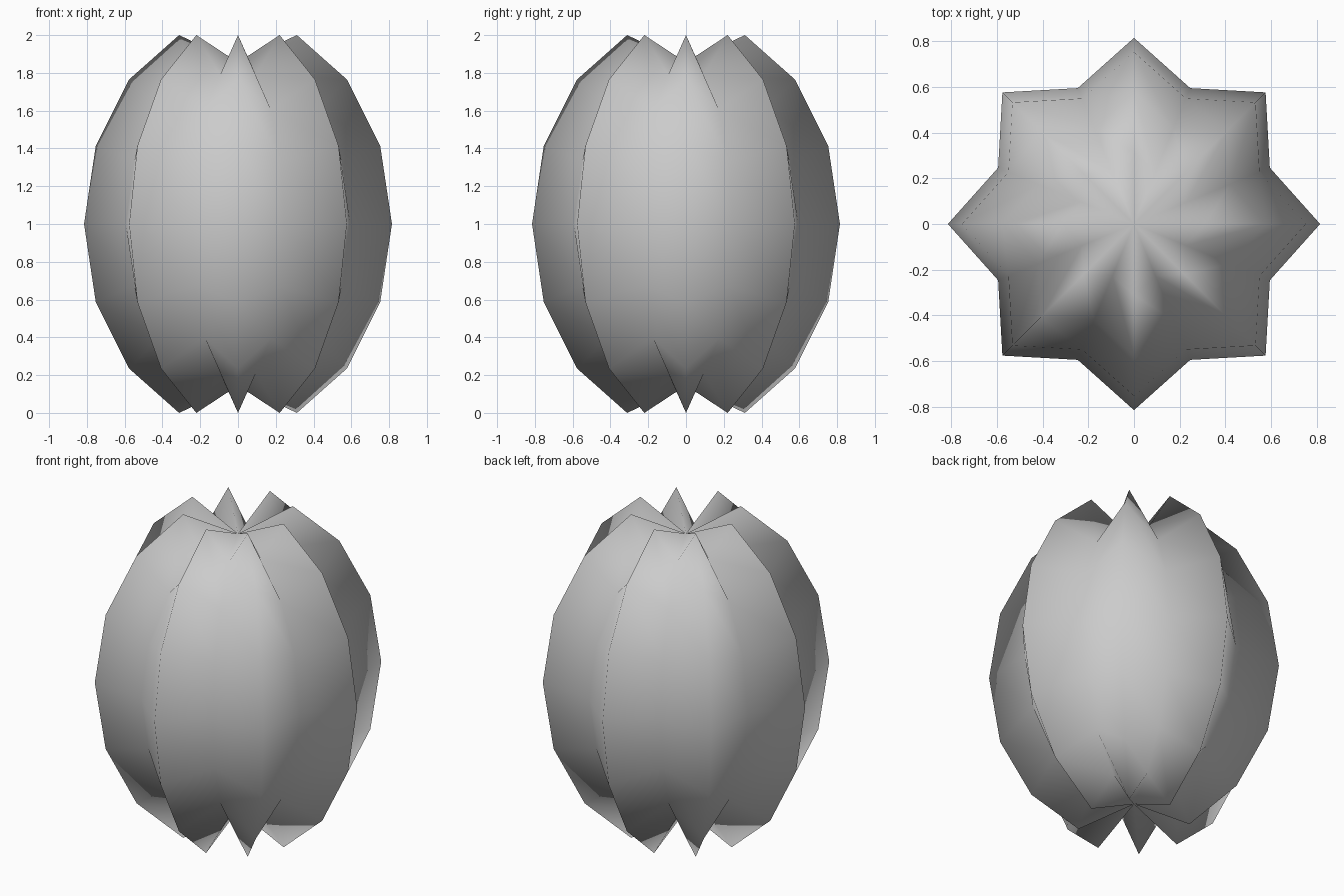
import bpy
import bmesh
from math import sin, cos, pi

cube = bpy.data.objects.get("Cube")
if cube:
    bpy.data.objects.remove(cube)

COLUMNS, RINGS = 16, 8
RADIUS = 0.815                      # ridge radius at the equator
HEIGHT = 1 / cos(pi / RINGS)        # ridge tips reach one unit from the centre
VALLEY = 0.79                       # valleys and poles are drawn inward

grey = bpy.data.materials.new("light_grey")
grey.use_nodes = True
grey.diffuse_color = (0.6, 0.6, 0.6, 1)
grey.node_tree.nodes["Principled BSDF"].inputs["Base Color"].default_value = (0.6, 0.6, 0.6, 1)

bm = bmesh.new()


def point(ring, column, scale):
    """Vertex on the tall ellipsoid, scaled towards its centre."""
    polar, turn = pi * ring / RINGS, 2 * pi * column / COLUMNS
    r = RADIUS * sin(polar) * scale
    return bm.verts.new((r * cos(turn), r * sin(turn), 1 + HEIGHT * cos(polar) * scale))


# Rings alternate between ridges and valleys
top = point(0, 0, VALLEY)
bottom = point(RINGS, 0, VALLEY)
rings = [[point(i, j, VALLEY if j % 2 else 1) for j in range(COLUMNS)]
         for i in range(1, RINGS)]

# Pole fans, and panels split from upper left to lower right
for j in range(COLUMNS):
    k = (j + 1) % COLUMNS
    bm.faces.new((top, rings[0][j], rings[0][k]))
    bm.faces.new((bottom, rings[-1][k], rings[-1][j]))
    for upper, lower in zip(rings, rings[1:]):
        bm.faces.new((upper[j], lower[j], lower[k]))
        bm.faces.new((upper[j], lower[k], upper[k]))

for face in bm.faces:
    face.smooth = True

mesh = bpy.data.meshes.new("ribbed_body")
bm.to_mesh(mesh)
bm.free()
mesh.materials.append(grey)
body = bpy.data.objects.new("ribbed_body", mesh)
bpy.context.collection.objects.link(body)
